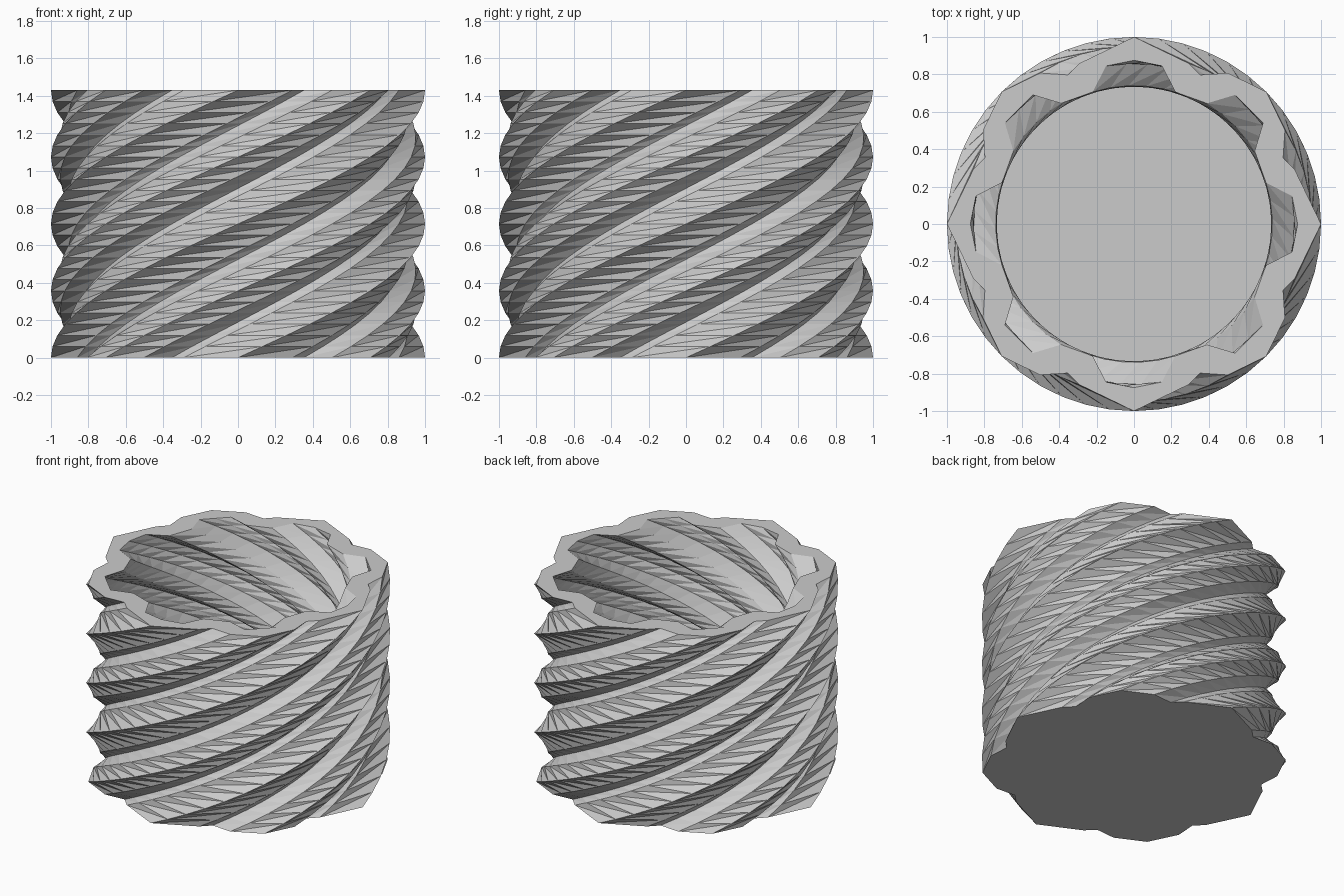
import bpy, bmesh
from math import radians, pi
from mathutils import Matrix, Vector

if "Cube" in bpy.data.objects:
    bpy.data.objects.remove(bpy.data.objects["Cube"])

HEIGHT, FLOOR, TWIST, SLICES = 1.43, 0.1, pi, 24

grey = bpy.data.materials.new("plain grey")
grey.use_nodes = True
COLOUR = (0.6, 0.6, 0.6, 1)
grey.diffuse_color = COLOUR
grey.node_tree.nodes["Principled BSDF"].inputs["Base Color"].default_value = COLOUR

# One eighth of each outline, from the +y tip towards the diagonal
OUTER = [(0, 1), (0.29, 0.86), (0.353, 0.797), (0.503, 0.807), (0.707, 0.707)]
INNER = [(0, 0.875), (0.15, 0.845), (0.22, 0.706), (0.39, 0.645), (0.54, 0.69), (0.615, 0.615)]


def outline(eighth):
    """Mirror an eighth over the diagonal, then repeat it four times, anticlockwise."""
    quarter = [Vector((y, x, 0)) for x, y in eighth]
    quarter += [Vector((x, y, 0)) for x, y in reversed(eighth[1:-1])]
    return [Matrix.Rotation(k * pi / 2, 3, "Z") @ p for k in range(4) for p in quarter]


def twisted_wall(bm, points, levels, outward):
    """Stack turned copies of an outline and join them with triangles."""
    rings = []
    for z in levels:
        turn = Matrix.Rotation(TWIST * z / HEIGHT, 3, "Z")
        rings.append([bm.verts.new(turn @ p + Vector((0, 0, z))) for p in points])
    n = len(points)
    for low, high in zip(rings, rings[1:]):
        for i in range(n):
            j = (i + 1) % n
            for tri in ((low[i], low[j], high[j]), (low[i], high[j], high[i])):
                bm.faces.new(tri if outward else tri[::-1])
    return rings[0], rings[-1]


bm = bmesh.new()
levels = [HEIGHT * i / SLICES for i in range(SLICES + 1)]
outer_low, outer_high = twisted_wall(bm, outline(OUTER), levels, True)
inner_low, inner_high = twisted_wall(
    bm, outline(INNER), [FLOOR] + [z for z in levels if z > FLOOR + 0.01], False)

# Underside, inside floor and flat rim
bm.faces.new(outer_low[::-1])
bm.faces.new(inner_low)
rim = []
for ring in (outer_high, inner_high):
    for a, b in zip(ring, ring[1:] + ring[:1]):
        rim.append(bm.edges.get((a, b)))
bmesh.ops.triangle_fill(bm, edges=rim, use_beauty=True, normal=(0, 0, 1))

mesh = bpy.data.meshes.new("twisted_pot")
bm.to_mesh(mesh)
bm.free()
mesh.materials.append(grey)
pot = bpy.data.objects.new("twisted_pot", mesh)
bpy.context.collection.objects.link(pot)
